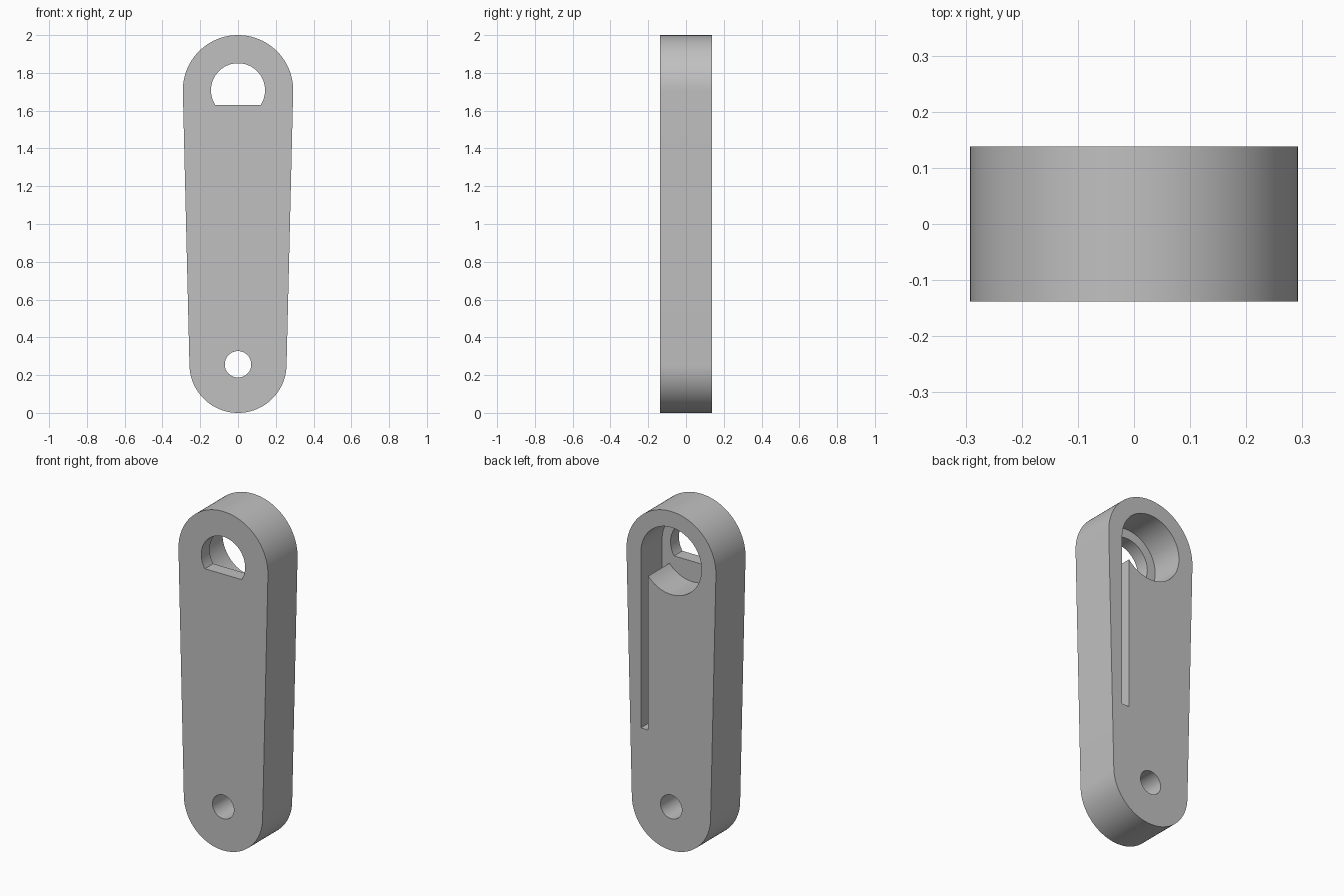
import bpy, bmesh
from math import pi, sin, cos, asin, acos, radians

cube = bpy.data.objects.get("Cube")
if cube:
    bpy.data.objects.remove(cube, do_unlink=True)

HALF = 0.138                        # half thickness
R_TOP, R_LOW = 0.292, 0.257         # end radii
Z_TOP, Z_LOW = 2 - R_TOP, R_LOW     # end centres
FLOOR = -0.06                       # floor of the rear pocket

grey = bpy.data.materials.new("plain grey")
grey.use_nodes = True
colour = (0.53, 0.53, 0.53, 1)
grey.diffuse_color = colour
grey.node_tree.nodes["Principled BSDF"].inputs["Base Color"].default_value = colour


def arc(z, r, start, end, steps=64):
    """Points in the xz plane along an arc centred on x = 0."""
    return [(r * cos(start + (end - start) * i / steps),
             z + r * sin(start + (end - start) * i / steps)) for i in range(steps + 1)]


def prism(name, outline, y0, y1):
    """Extrude an xz outline from y0 to y1."""
    bm = bmesh.new()
    face = bm.faces.new([bm.verts.new((x, y0, z)) for x, z in outline])
    moved = bmesh.ops.extrude_face_region(bm, geom=[face])["geom"]
    bmesh.ops.translate(bm, vec=(0, y1 - y0, 0),
                        verts=[v for v in moved if isinstance(v, bmesh.types.BMVert)])
    bmesh.ops.recalc_face_normals(bm, faces=bm.faces)
    mesh = bpy.data.meshes.new(name)
    bm.to_mesh(mesh)
    bm.free()
    mesh.materials.append(grey)
    obj = bpy.data.objects.new(name, mesh)
    bpy.context.collection.objects.link(obj)
    return obj


# Tapered arm with two round ends joined by tangent sides
tilt = asin((R_TOP - R_LOW) / (Z_TOP - Z_LOW))
arm = prism("lever_arm",
            arc(Z_TOP, R_TOP, -tilt, pi + tilt) + arc(Z_LOW, R_LOW, pi + tilt, 2 * pi - tilt),
            -HALF, HALF)

# Rear pocket: round bore with a long slot running down from its +x side
bore, slot_in, slot_end = 0.198, 0.15, 0.67
pocket = arc(Z_TOP, bore, 0, 2 * pi - acos(slot_in / bore), 96)
pocket += [(slot_in, slot_end), (bore, slot_end)]

# D-shaped hole with a flat bottom, and the small pivot hole
flat = asin(0.078 / 0.143)
cutters = [
    prism("pocket_cutter", pocket, FLOOR, 0.3),
    prism("d_hole_cutter", arc(Z_TOP, 0.143, -flat, pi + flat), -0.3, 0.05),
    prism("pivot_cutter", arc(Z_LOW, 0.07, 0, 2 * pi, 48)[:-1], -0.3, 0.3),
]

bpy.ops.object.select_all(action='DESELECT')
arm.select_set(True)
bpy.context.view_layer.objects.active = arm
for cutter in cutters:
    cutter.hide_render = True
    cut = arm.modifiers.new(cutter.name, 'BOOLEAN')
    cut.operation = 'DIFFERENCE'
    cut.solver = 'EXACT'
    cut.object = cutter
    bpy.ops.object.modifier_apply(modifier=cut.name)
    bpy.data.objects.remove(cutter, do_unlink=True)

bpy.ops.object.shade_smooth_by_angle(angle=radians(30))
